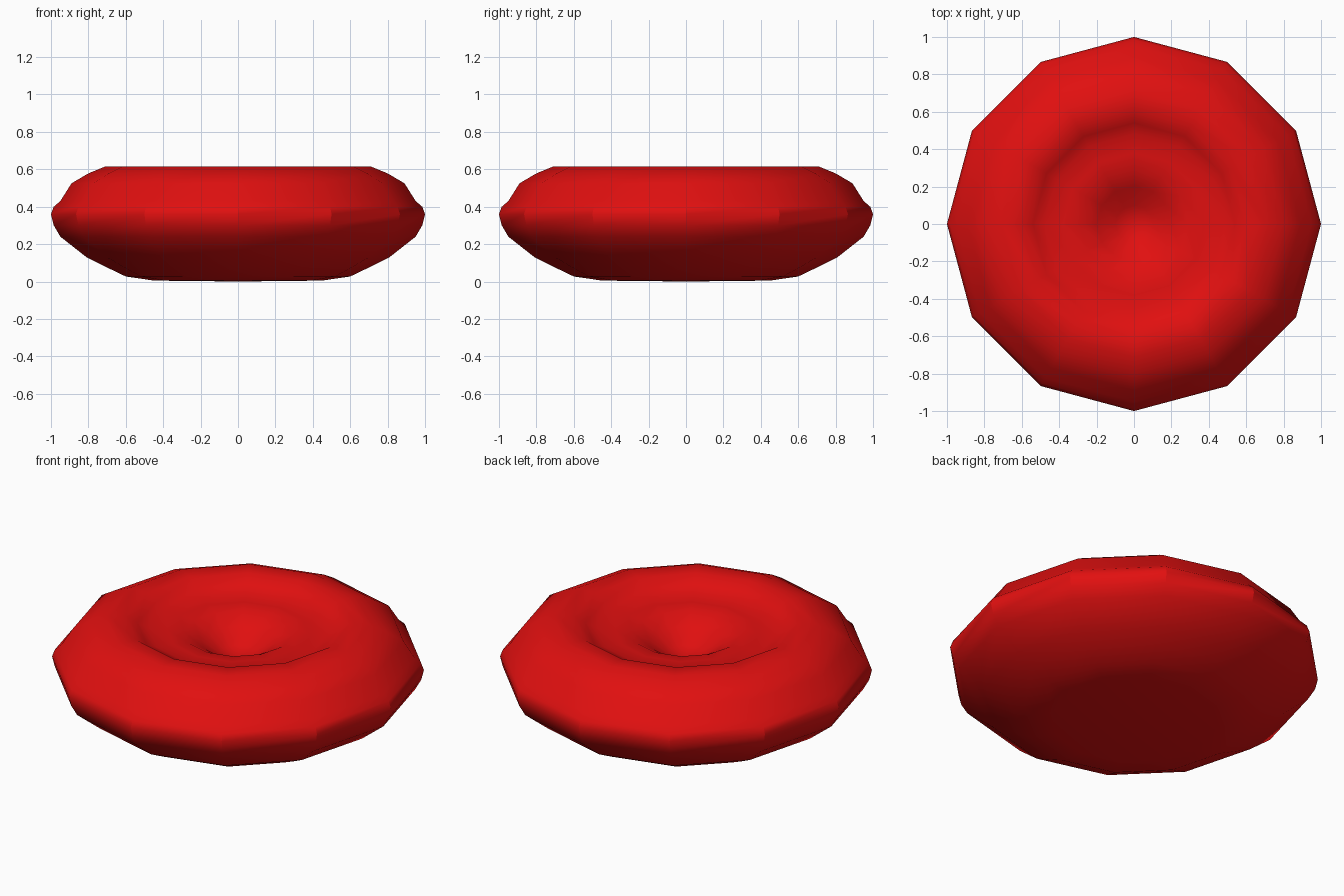
import bpy, bmesh, math

if "Cube" in bpy.data.objects:
    bpy.data.objects.remove(bpy.data.objects["Cube"])

SIDES = 12
# Half profile (radius, height): underside, rounded rim, stepped dimple on top
PROFILE = [(0.45, 0.005), (0.60, 0.027), (0.70, 0.075), (0.81, 0.13),
           (0.95, 0.24), (0.985, 0.30), (1.0, 0.36), (0.985, 0.40),
           (0.95, 0.43), (0.89, 0.525), (0.80, 0.578), (0.71, 0.615),
           (0.60, 0.614), (0.54, 0.575), (0.48, 0.548), (0.38, 0.545),
           (0.29, 0.535), (0.20, 0.485), (0.10, 0.42)]
BOTTOM, TOP = 0.0, 0.39

# Revolve the profile into a twelve-sided cushion
bm = bmesh.new()
rings = []
for r, z in PROFILE:
    rings.append([bm.verts.new((r * math.cos(math.tau * i / SIDES),
                                r * math.sin(math.tau * i / SIDES), z))
                  for i in range(SIDES)])
low, high = bm.verts.new((0, 0, BOTTOM)), bm.verts.new((0, 0, TOP))
for i in range(SIDES):
    j = (i + 1) % SIDES
    bm.faces.new((low, rings[0][j], rings[0][i]))
    bm.faces.new((high, rings[-1][i], rings[-1][j]))
    for a, b in zip(rings, rings[1:]):
        bm.faces.new((a[i], a[j], b[j], b[i]))
bmesh.ops.recalc_face_normals(bm, faces=bm.faces)
mesh = bpy.data.meshes.new("dimpled_cushion")
bm.to_mesh(mesh)
bm.free()
cushion = bpy.data.objects.new("dimpled_cushion", mesh)
bpy.context.collection.objects.link(cushion)

# Red colour
red = bpy.data.materials.new("red")
red.diffuse_color = (0.75, 0.005, 0.005, 1)
red.use_nodes = True
red.node_tree.nodes["Principled BSDF"].inputs["Base Color"].default_value = red.diffuse_color
mesh.materials.append(red)

# Smooth along the profile, crisp between the sides
bpy.context.view_layer.objects.active = cushion
cushion.select_set(True)
bpy.ops.object.shade_smooth_by_angle(angle=math.radians(28))
for e in mesh.edges:
    a, b = (mesh.vertices[v].co for v in e.vertices)
    ring_edge = abs(a.z - b.z) < 1e-5 and abs(a.xy.length - b.xy.length) < 1e-4
    if ring_edge:
        e.use_edge_sharp = False
